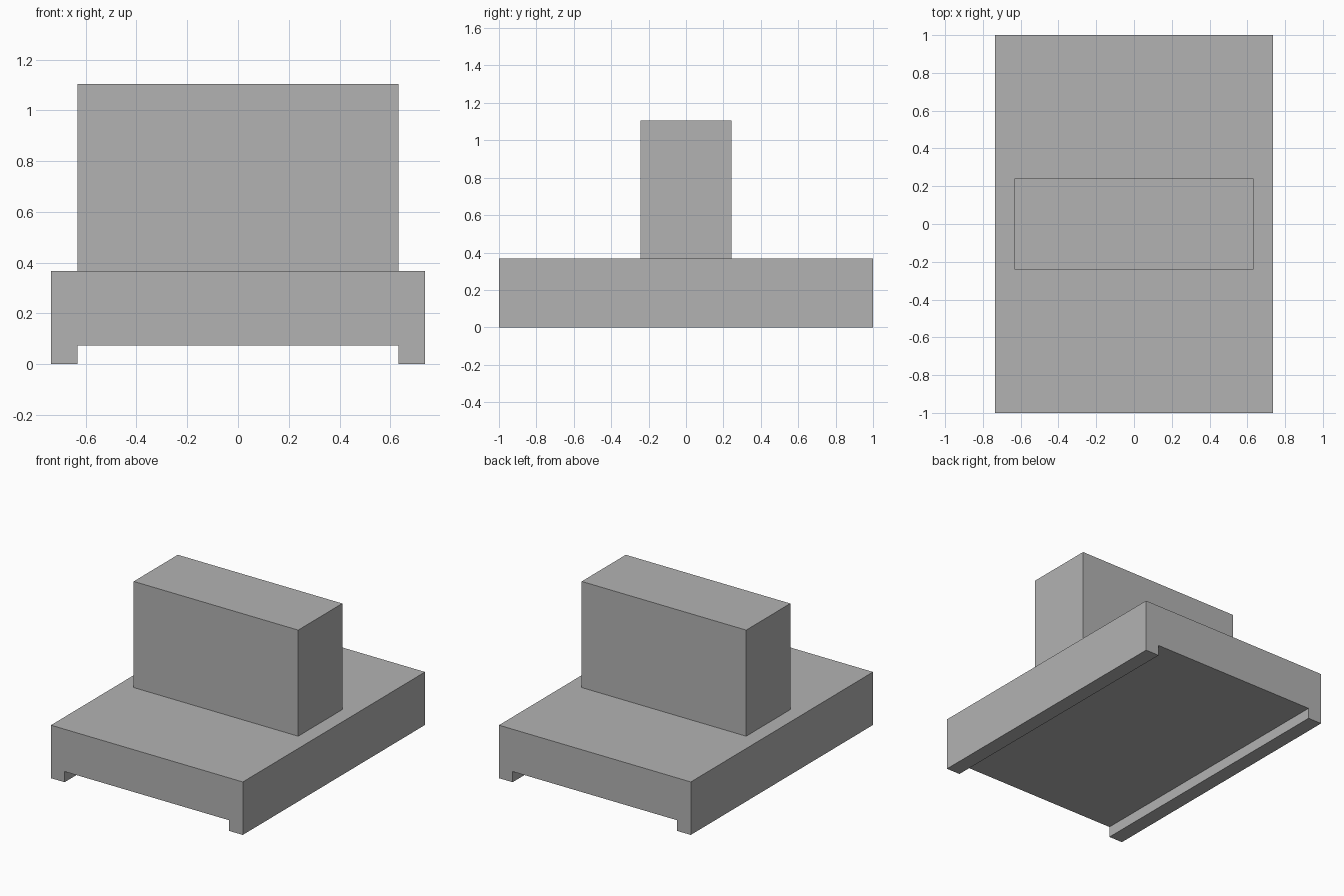
import bpy
import bmesh

cube = bpy.data.objects.get("Cube")
if cube:
    bpy.data.objects.remove(cube, do_unlink=True)

grey = bpy.data.materials.new("plain grey")
grey.use_nodes = True
colour = (0.45, 0.45, 0.45, 1)
grey.diffuse_color = colour
grey.node_tree.nodes["Principled BSDF"].inputs["Base Color"].default_value = colour


def extrude_profile(name, half_profile, half_depth):
    """Mirror a right-hand x/z profile and extrude it along y."""
    outline = half_profile + [(-x, z) for x, z in reversed(half_profile)]
    bm = bmesh.new()
    face = bm.faces.new([bm.verts.new((x, -half_depth, z)) for x, z in outline])
    result = bmesh.ops.extrude_face_region(bm, geom=[face])
    moved = [v for v in result["geom"] if isinstance(v, bmesh.types.BMVert)]
    bmesh.ops.translate(bm, verts=moved, vec=(0, 2 * half_depth, 0))
    bmesh.ops.recalc_face_normals(bm, faces=bm.faces)
    mesh = bpy.data.meshes.new(name)
    bm.to_mesh(mesh)
    bm.free()
    mesh.materials.append(grey)
    obj = bpy.data.objects.new(name, mesh)
    bpy.context.collection.objects.link(obj)
    return obj


BASE_X, INNER_X = 0.737, 0.632
CHANNEL_Z, BASE_Z, TOP_Z = 0.074, 0.368, 1.105

# Base plate with a shallow channel underneath, leaving a runner on each side
extrude_profile("base_plate", [(INNER_X, CHANNEL_Z), (INNER_X, 0),
                               (BASE_X, 0), (BASE_X, BASE_Z)], 1.0)

# Upright block across the middle
extrude_profile("upright_block", [(INNER_X, BASE_Z), (INNER_X, TOP_Z)], 0.242)
